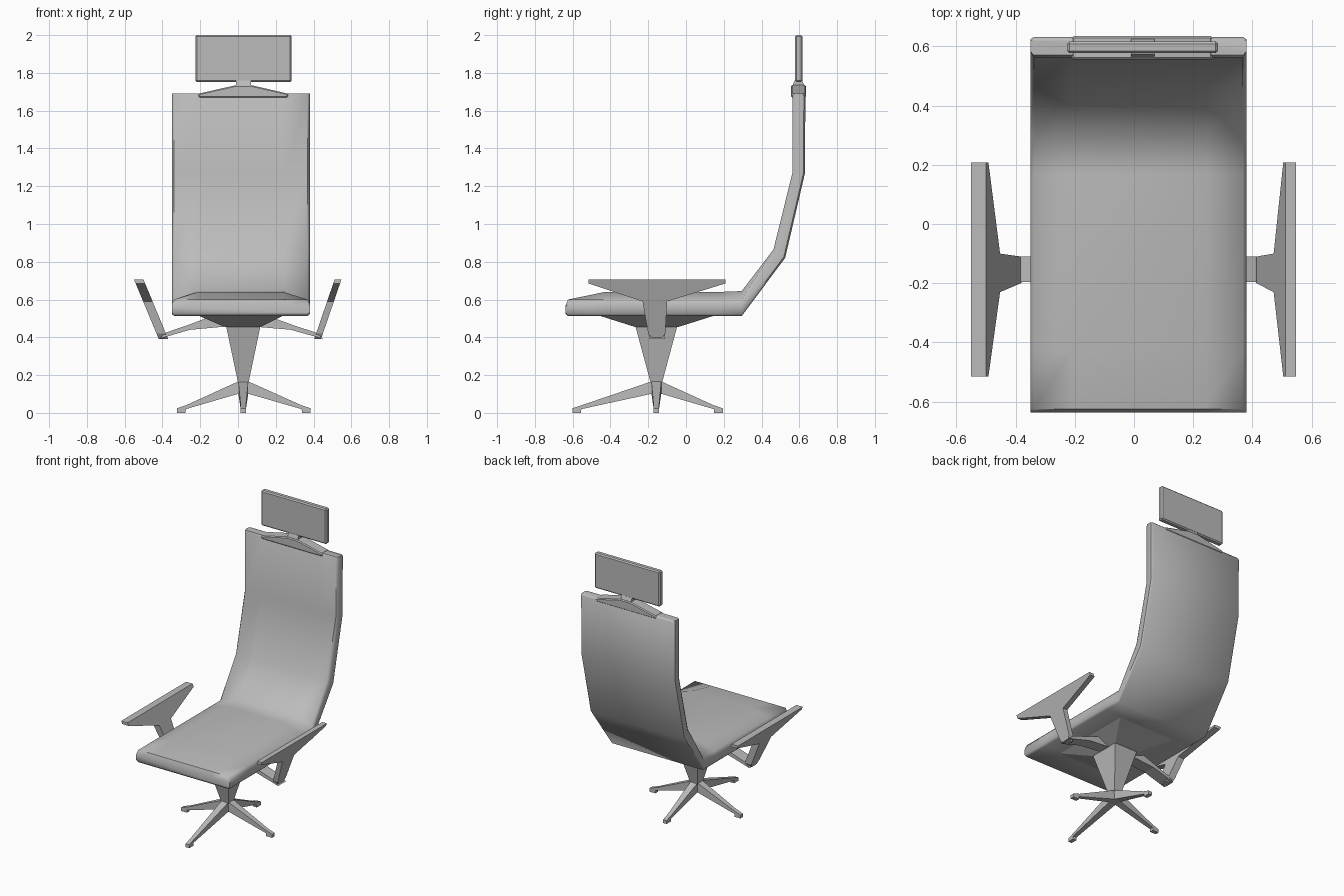
import bpy, bmesh, math
from mathutils import Vector

cube = bpy.data.objects.get("Cube")
if cube:
    bpy.data.objects.remove(cube, do_unlink=True)

grey = bpy.data.materials.new("plain grey")
grey.use_nodes = True
grey.diffuse_color = (0.5, 0.5, 0.5, 1)
grey.node_tree.nodes["Principled BSDF"].inputs["Base Color"].default_value = (0.5, 0.5, 0.5, 1)

CX = 0.015            # centre line of seat and arms
HX, HY = 0.028, -0.157  # pedestal axis


def loft(name, rings):
    """Skin a series of equal-length point rings and cap both ends."""
    bm = bmesh.new()
    loops = [[bm.verts.new(p) for p in ring] for ring in rings]
    n = len(loops[0])
    for a, b in zip(loops, loops[1:]):
        for i in range(n):
            j = (i + 1) % n
            bm.faces.new((a[i], a[j], b[j], b[i]))
    bm.faces.new(loops[0][::-1])
    bm.faces.new(loops[-1])
    bmesh.ops.recalc_face_normals(bm, faces=bm.faces)
    mesh = bpy.data.meshes.new(name)
    bm.to_mesh(mesh)
    bm.free()
    mesh.materials.append(grey)
    obj = bpy.data.objects.new(name, mesh)
    bpy.context.collection.objects.link(obj)
    return obj


def rect(x0, x1, y0, y1, z):
    return [(x0, y0, z), (x1, y0, z), (x1, y1, z), (x0, y1, z)]


def extrude_y(name, outline, y0, y1):
    return loft(name, [[(x, y, z) for x, z in outline] for y in (y0, y1)])


def bevel(obj, width):
    mod = obj.modifiers.new("edge", "BEVEL")
    mod.width = width
    mod.segments = 1


# Seat and back as one padded shell: top y, top z, bottom y, bottom z, crown
stations = [
    (-0.637, 0.570, -0.637, 0.525, 0),
    (-0.625, 0.600, -0.625, 0.513, 0),
    (-0.43, 0.600, -0.43, 0.513, 0.04),
    (0.17, 0.600, 0.17, 0.513, 0.04),
    (0.295, 0.600, 0.295, 0.513, 0.045),
    (0.463, 0.865, 0.525, 0.820, 0),
    (0.563, 1.270, 0.630, 1.270, 0),
    (0.563, 1.680, 0.632, 1.680, 0),
    (0.570, 1.690, 0.624, 1.690, 0),
]


def shell_ring(ty, tz, by, bz, crown):
    top, low = Vector((0, ty, tz)), Vector((0, by, bz))
    raised = top + (top - low).normalized() * crown
    upper, lower = top.lerp(low, 0.25), top.lerp(low, 0.88)
    half = [(0.225, raised), (0.353, top), (0.365, upper), (0.365, lower), (0.353, low)]
    right = [Vector((CX + x, p.y, p.z)) for x, p in half]
    left = [Vector((CX - x, p.y, p.z)) for x, p in reversed(half)]
    return right + left


shell = loft("seat_and_back", [shell_ring(*s) for s in stations])
bpy.ops.object.select_all(action="DESELECT")
shell.select_set(True)
bpy.context.view_layer.objects.active = shell
bpy.ops.object.shade_smooth_by_angle(angle=math.radians(54))

# Crest on top of the back, neck and headrest
crest = [(-0.21, 1.67), (-0.21, 1.69), (-0.01, 1.735), (0.07, 1.735), (0.265, 1.69), (0.265, 1.67)]
bevel(extrude_y("back_crest", crest, 0.556, 0.635), 0.006)
loft("headrest_neck", [rect(-0.01, 0.07, 0.56, 0.632, 1.72),
                       rect(-0.01, 0.07, 0.575, 0.615, 1.76)])
bevel(loft("headrest", [rect(-0.226, 0.284, 0.577, 0.616, z) for z in (1.752, 2.0)]), 0.008)

# Mount under the seat and tapered pedestal
loft("seat_mount", [rect(-0.21, 0.24, -0.46, 0.15, 0.515),
                    rect(-0.07, 0.12, -0.27, -0.04, 0.455)])
loft("pedestal", [rect(HX - w, HX + w, HY - d, HY + d, z)
                  for w, d, z in ((0.09, 0.11, 0.456), (0.03, 0.033, 0.17), (0.02, 0.02, 0.1))])


# Four star-base legs with small feet: distance, half width, bottom, top
def leg(name, angle, reach):
    c, s = math.cos(angle), math.sin(angle)
    rings = []
    for d, w, z0, z1 in ((0, 0.026, 0.10, 0.17), (0.03, 0.026, 0.10, 0.165),
                         (reach - 0.048, 0.014, 0.02, 0.04),
                         (reach - 0.046, 0.014, 0, 0.04),
                         (reach, 0.014, 0, 0.024)):
        rings.append([(HX + c * d - s * t, HY + s * d + c * t, z)
                      for t, z in ((-w, z0), (w, z0), (w, z1), (-w, z1))])
    loft(name, rings)


for name, turn, reach in (("left_leg", 0, 0.357), ("back_leg", 1, 0.352),
                          ("right_leg", 2, 0.352), ("front_leg", 3, 0.445)):
    leg(name, turn * math.pi / 2, reach)

# Armrests: leaning T-shaped panel plus a bent bar running under the seat
panel = [(-0.515, 0.705), (-0.515, 0.685), (-0.23, 0.59), (-0.20, 0.42), (-0.18, 0.392),
         (-0.13, 0.392), (-0.11, 0.42), (-0.10, 0.59), (0.208, 0.685), (0.208, 0.705)]
bar = [(0.435, 0.392), (0.265, 0.44), (0.08, 0.456), (0.08, 0.51),
       (0.165, 0.505), (0.285, 0.462), (0.395, 0.426)]
for side, m, foot, tip, thick in (("left", 1, 0.44, 0.547, 0.036),
                                  ("right", -1, 0.42, 0.55, 0.05)):
    lean = (tip - foot) / (0.705 - 0.392)
    faces = []
    for inset in (0, thick):
        faces.append([(m * (foot + (z - 0.392) * lean - inset), y, z) for y, z in panel])
    loft(side + "_armrest", faces)
    extrude_y(side + "_arm_bar", [(CX * (m > 0) + m * x * (1 if m > 0 else 0.96), z)
                                  for x, z in bar], -0.196, -0.11)
